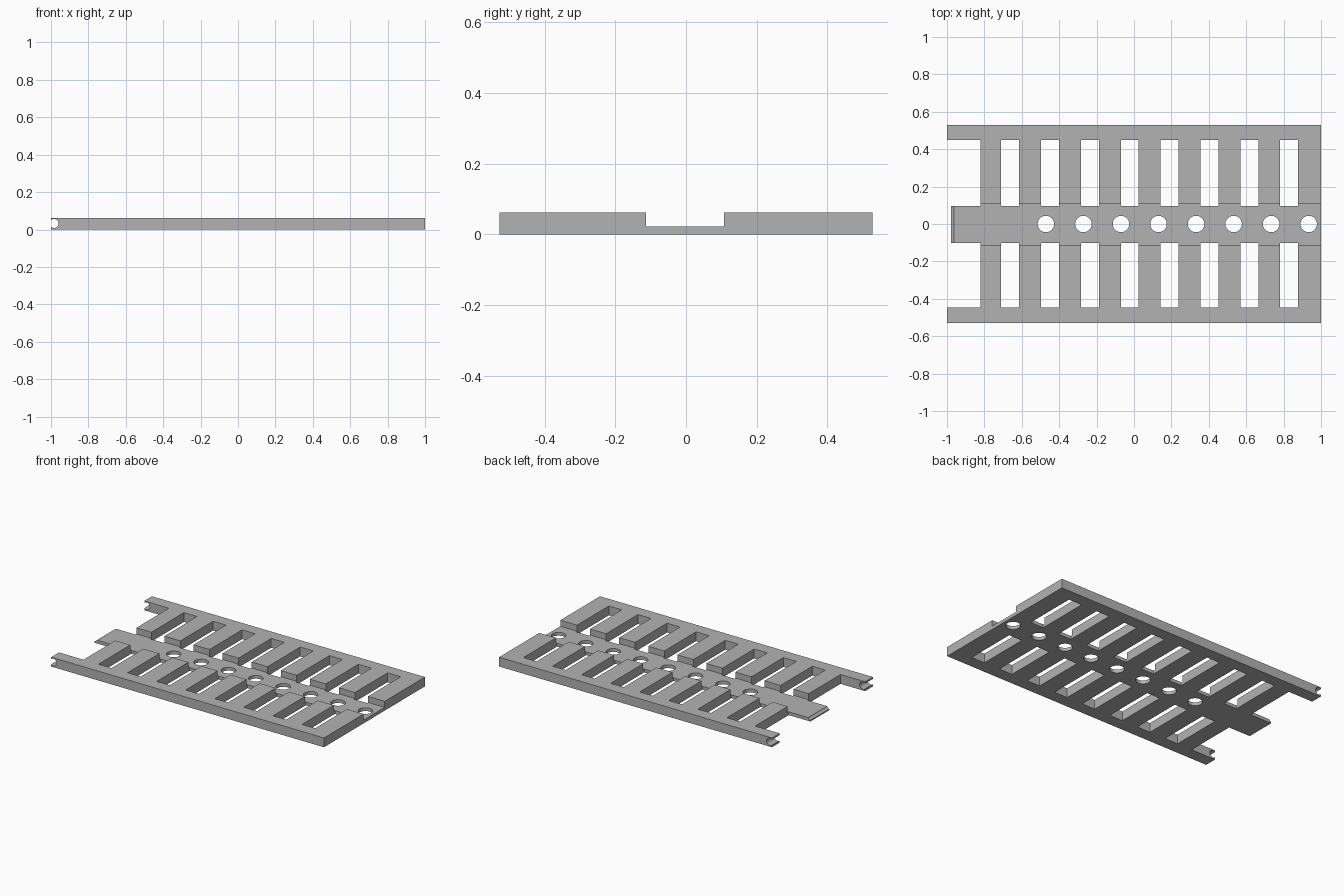
import bpy, bmesh
from mathutils import Matrix, Vector

cube = bpy.data.objects.get("Cube")
if cube:
    bpy.data.objects.remove(cube, do_unlink=True)

HALF_WIDTH, HEIGHT, FLOOR = 0.528, 0.062, 0.022
SLOT_PITCH, HOLE_PITCH = 0.2131, 0.2007

grey = bpy.data.materials.new("plain_grey")
grey.use_nodes = True
grey.diffuse_color = (0.45, 0.45, 0.45, 1)
grey.node_tree.nodes["Principled BSDF"].inputs["Base Color"].default_value = (0.45, 0.45, 0.45, 1)


def add_box(bm, x0, x1, y0, y1, z0, z1):
    low, high = Vector((x0, y0, z0)), Vector((x1, y1, z1))
    place = Matrix.Translation((low + high) / 2) @ Matrix.Diagonal((*(high - low), 1))
    bmesh.ops.create_cube(bm, size=1, matrix=place)


def add_cylinder(bm, centre, radius, length, turn=0):
    place = Matrix.Translation(centre) @ Matrix.Rotation(turn, 4, "X")
    bmesh.ops.create_cone(bm, cap_ends=True, segments=40, radius1=radius,
                          radius2=radius, depth=length, matrix=place)


def make_object(name, bm):
    mesh = bpy.data.meshes.new(name)
    bm.to_mesh(mesh)
    bm.free()
    mesh.materials.append(grey)
    obj = bpy.data.objects.new(name, mesh)
    bpy.context.collection.objects.link(obj)
    return obj


# Solid plate
bm = bmesh.new()
add_box(bm, -1, 1, -HALF_WIDTH, HALF_WIDTH, 0, HEIGHT)
plate = make_object("slotted_plate", bm)

cutters = []

# Shallow channel along the middle
bm = bmesh.new()
add_box(bm, -1.1, 1.1, -0.113, 0.107, FLOOR, 0.2)
cutters.append(make_object("channel_cutter", bm))

# Rows of slots and the open gaps beside the tongue
bm = bmesh.new()
for y0, y1 in ((0.096, 0.448), (-0.446, -0.102)):
    add_box(bm, -1.1, -0.82, y0, y1, -0.1, 0.2)
    for i in range(8):
        x = -0.71 + i * SLOT_PITCH
        add_box(bm, x, x + 0.096, y0, y1, -0.1, 0.2)
cutters.append(make_object("slot_cutter", bm))

# Round holes down the channel
bm = bmesh.new()
for i in range(8):
    add_cylinder(bm, (-0.471 + i * HOLE_PITCH, 0, 0), 0.044, 0.4)
cutters.append(make_object("hole_cutter", bm))

# Shortened tongue
bm = bmesh.new()
add_box(bm, -1.1, -0.979, -0.2, 0.2, -0.1, 0.2)
cutters.append(make_object("tongue_cutter", bm))

# Round groove across the rail ends and tongue tip
bm = bmesh.new()
add_cylinder(bm, (-0.984, 0, 0.032), 0.024, 1.4, 1.5707963)
cutters.append(make_object("groove_cutter", bm))

# Carve the plate, then discard the cutters
for cutter in cutters:
    cutter.hide_render = True
    cut = plate.modifiers.new(cutter.name, "BOOLEAN")
    cut.operation = "DIFFERENCE"
    cut.solver = "EXACT"
    cut.object = cutter
bpy.context.view_layer.update()
carved = bpy.data.meshes.new_from_object(
    plate.evaluated_get(bpy.context.evaluated_depsgraph_get()))
plate.modifiers.clear()
plate.data = carved
for cutter in cutters:
    bpy.data.objects.remove(cutter, do_unlink=True)

# Smooth round walls, crisp edges
bpy.ops.object.select_all(action="DESELECT")
plate.select_set(True)
bpy.context.view_layer.objects.active = plate
bpy.ops.object.shade_smooth_by_angle(angle=0.5)
